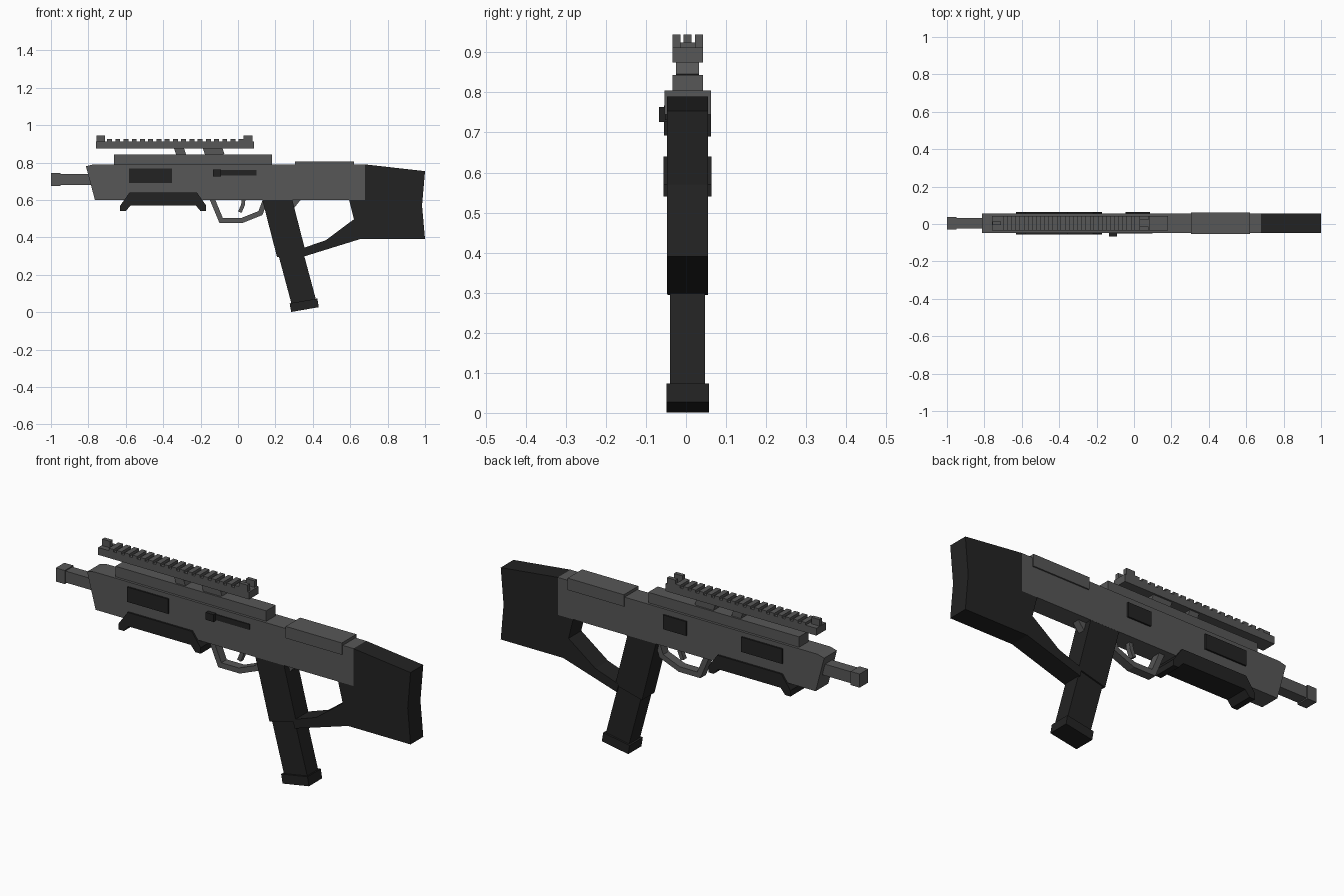
import bpy
import bmesh
from mathutils import Vector

default_cube = bpy.data.objects.get("Cube")
if default_cube:
    bpy.data.objects.remove(default_cube, do_unlink=True)

CENTRE = .004         # middle plane of the model in y
HALF = .051           # half width of the receiver, stock and grip
TOP, BASE = .79, .6   # top and underside of the receiver
RIGHT, LEFT = -1, 1


def make_material(name, value):
    mat = bpy.data.materials.new(name)
    mat.use_nodes = True
    colour = (value, value, value, 1)
    mat.diffuse_color = colour
    mat.node_tree.nodes["Principled BSDF"].inputs["Base Color"].default_value = colour
    return mat


grey = make_material("grey metal", .095)
black = make_material("black polymer", .0165)


def slab(name, outline, half, mat, offset=0):
    """Extrude an (x, z) outline across y, half a width to each side."""
    bm = bmesh.new()
    middle = CENTRE + offset
    face = bm.faces.new([bm.verts.new((x, middle - half, z)) for x, z in outline])
    extruded = bmesh.ops.extrude_face_region(bm, geom=[face])["geom"]
    moved = [item for item in extruded if isinstance(item, bmesh.types.BMVert)]
    bmesh.ops.translate(bm, verts=moved, vec=(0, half + half, 0))
    bmesh.ops.recalc_face_normals(bm, faces=bm.faces)
    mesh = bpy.data.meshes.new(name)
    bm.to_mesh(mesh)
    bm.free()
    mesh.materials.append(mat)
    obj = bpy.data.objects.new(name, mesh)
    bpy.context.collection.objects.link(obj)


def block(name, start, end, bottom, top, half, mat, offset=0):
    """Upright box between two x positions and two heights."""
    outline = [(start, bottom), (end, bottom), (end, top), (start, top)]
    slab(name, outline, half, mat, offset)


def plate(name, start, end, bottom, top, side, depth=.008):
    """Thin dark panel lying on one flank of the receiver."""
    block(name, start, end, bottom, top, depth / 2, black, side * (HALF + depth / 2))


def bar(name, path, thickness, half, mat):
    """Band of even thickness that follows an (x, z) path with mitred corners."""
    points = [Vector(p) for p in path]
    normals = [(b - a).orthogonal().normalized() for a, b in zip(points, points[1:])]
    before, after = normals[:1] + normals, normals + normals[-1:]
    upper, lower = [], []
    for point, n, m in zip(points, before, after):
        mitre = (n + m).normalized()
        reach = mitre * (thickness / 2 / mitre.dot(n))
        upper.append(point + reach)
        lower.append(point - reach)
    slab(name, upper + lower[::-1], half, mat)


# Receiver with a raked nose, and the cheek rest
slab("receiver", [(-.765, BASE), (.68, BASE), (.68, TOP), (-.775, TOP), (-.813, .78)],
     HALF, grey)
block("cheek_rest", .305, .62, .745, .805, .058, grey)

# Barrel and muzzle
block("barrel", -.96, -.78, .68, .738, .028, grey)
block("muzzle", -1, -.95, .674, .743, .034, grey)

# Top rail on two slanted posts
RAIL_HALF, RAIL_TOP = .038, .912
block("rail_base", -.663, .182, TOP, .843, RAIL_HALF, grey)
bar("front_post", [(-.3, .83), (-.32, .89)], .05, .029, grey)
bar("rear_post", [(-.12, .83), (-.14, .89)], .1, .029, grey)
block("rail_bar", -.76, .086, .875, RAIL_TOP, RAIL_HALF, grey)
pitch = .044
for i in range(17):
    start = i * pitch - .7
    block(f"rail_tooth_{i}", start, start + pitch * .6, RAIL_TOP, .925, RAIL_HALF, grey)

# Sights: one blade in front, two behind
SIGHT_TOP, BLADE = .945, .01
block("front_sight", -.757, -.712, RAIL_TOP, SIGHT_TOP, BLADE, grey)
for name, side in (("right", RIGHT), ("left", LEFT)):
    block(f"rear_sight_{name}", .03, .077, RAIL_TOP, SIGHT_TOP, BLADE, grey,
          side * (RAIL_HALF - BLADE))
    plate(f"vent_panel_{name}", -.583, -.353, .692, .767, side)

# Bolt slot and handle on the right, ejection port on the left
plate("bolt_slot", -.1, .1, .731, .759, RIGHT, depth=.005)
plate("bolt_handle", -.134, -.09, .726, .763, RIGHT, depth=.02)
plate("ejection_port", -.045, .085, .69, .762, LEFT)

# Handguard, mirrored about its own middle, with a foot at each end
half_profile = [(.18, .64), (.23, .57), (.23, .54), (.2, .54), (.175, .57)]
middle = -.4
front_side = [(middle - x, z) for x, z in half_profile]
rear_side = [(middle + x, z) for x, z in half_profile]
slab("handguard", rear_side + front_side[::-1], .06, black)

# Trigger, its guard and the catch behind the grip
bar("trigger_guard", [(-.14, .61), (-.09, .49), (.02, .49), (.12, .53), (.15, .61)],
    .027, .022, grey)
bar("trigger", [(.03, .61), (.027, .575), (.01, .535)], .02, .012, grey)
bar("rear_catch", [(.32, .61), (.28, .56)], .035, .018, grey)

# Leaning grip, magazine and magazine foot
bar("grip", [(.2, .64), (.284, .313)], .155, .0505, black)
bar("magazine", [(.27, .36), (.353, .05)], .132, .0435, black)
bar("magazine_foot", [(.35, .06), (.358, .014)], .15, .053, black)

# Shoulder stock with the strut that reaches the grip
slab("stock", [(.68, TOP), (1, .754), (.984, .57), (1, .39), (.65, .39), (.35, .297),
               (.34, .34), (.47, .385), (.62, .497), (.594, BASE), (.68, BASE)],
     HALF, black)
